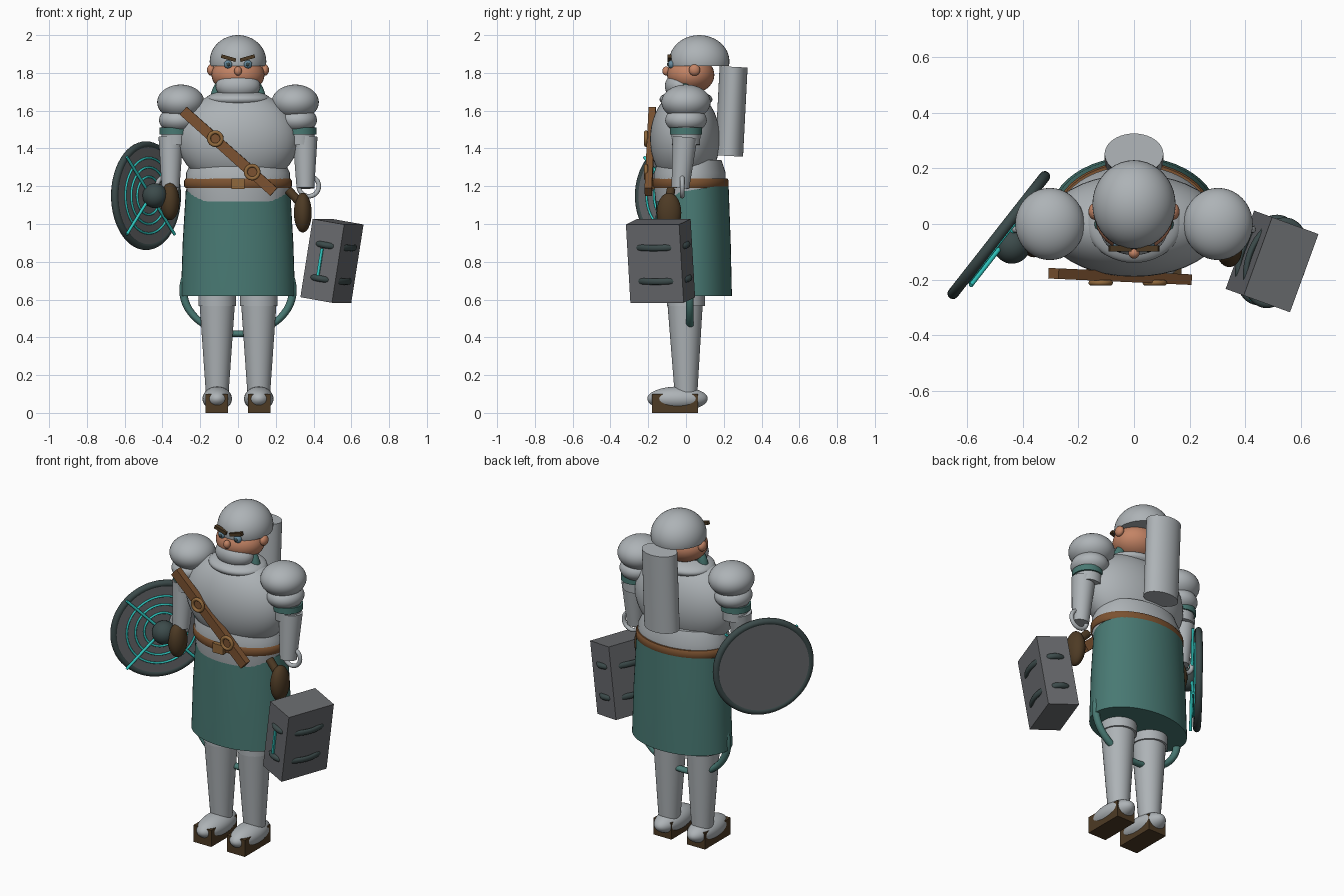
import bpy, bmesh, math
from mathutils import Vector

if "Cube" in bpy.data.objects:
    bpy.data.objects.remove(bpy.data.objects["Cube"])


def material(name, r, g, b):
    m = bpy.data.materials.new(name)
    m.use_nodes = True
    m.diffuse_color = (r, g, b, 1)
    m.node_tree.nodes["Principled BSDF"].inputs["Base Color"].default_value = (r, g, b, 1)
    return m


STEEL = material("pale steel", .42, .45, .47)
TEAL = material("teal cloth", .065, .19, .17)
IRON = material("iron grey", .14, .145, .155)
DARK = material("dark iron", .045, .07, .07)
LEATHER = material("leather brown", .2, .085, .03)
BROWN = material("dark brown", .075, .043, .018)
SKIN = material("skin", .55, .23, .13)
GLOW = material("bright cyan", .03, .6, .55)
BRASS = material("brass", .28, .14, .045)
EYE = material("eye blue", .13, .25, .34)


def finish(name, mat, scale=None, smooth=True):
    ob = bpy.context.object
    ob.name = name
    ob.data.materials.append(mat)
    if scale:
        ob.scale = scale
    if smooth:
        bpy.ops.object.shade_smooth_by_angle(angle=math.radians(40))
    return ob


def ball(name, mat, loc, radii):
    bpy.ops.mesh.primitive_uv_sphere_add(segments=40, ring_count=24, location=loc)
    return finish(name, mat, radii)


def box(name, mat, loc, size, rot=(0, 0, 0)):
    bpy.ops.mesh.primitive_cube_add(size=1, location=loc, rotation=rot)
    return finish(name, mat, size, False)


def rod(name, mat, start, end, r1, r2=None, flat=1):
    a, b = Vector(start), Vector(end)
    bpy.ops.mesh.primitive_cone_add(vertices=40, radius1=r1, radius2=r1 if r2 is None else r2,
                                    depth=(b - a).length, location=(a + b) / 2,
                                    rotation=(b - a).to_track_quat('Z', 'Y').to_euler())
    return finish(name, mat, (1, flat, 1))


def ring(name, mat, loc, major, minor, rot=(0, 0, 0), scale=(1, 1, 1)):
    bpy.ops.mesh.primitive_torus_add(major_segments=56, minor_segments=12, location=loc,
                                     rotation=rot, major_radius=major, minor_radius=minor)
    return finish(name, mat, scale)


def lathe(name, mat, profile, centre_y, rx, ry, top_slope=0):
    """Oval stack of (z, width factor) rings; the last ring can slope up to the back."""
    bm = bmesh.new()
    n, rows = 48, []
    for z, f in profile:
        slope = top_slope if z == profile[-1][0] else 0
        rows.append([bm.verts.new((rx * f * math.cos(math.tau * i / n),
                                   centre_y + ry * f * math.sin(math.tau * i / n),
                                   z + slope * (1 + math.sin(math.tau * i / n)) / 2))
                     for i in range(n)])
    for low, high in zip(rows, rows[1:]):
        for i in range(n):
            j = (i + 1) % n
            bm.faces.new((low[i], low[j], high[j], high[i]))
    bm.faces.new(rows[0][::-1])
    bm.faces.new(rows[-1])
    mesh = bpy.data.meshes.new(name)
    bm.to_mesh(mesh)
    bm.free()
    ob = bpy.data.objects.new(name, mesh)
    bpy.context.collection.objects.link(ob)
    bpy.ops.object.select_all(action='DESELECT')
    bpy.context.view_layer.objects.active = ob
    ob.select_set(True)
    return finish(name, mat)


UPRIGHT = (math.pi / 2, 0, 0)

# Head: face, cut-off hair cap, beard, nose
ball("face", SKIN, (0, .025, 1.79), (.14, .125, .1))
hair = ball("hair_cap", STEEL, (0, .07, 1.86), (.15, .16, .14))
bm = bmesh.new()
bm.from_mesh(hair.data)
cut = bmesh.ops.bisect_plane(bm, geom=bm.verts[:] + bm.edges[:] + bm.faces[:],
                             plane_co=(0, 0, -.17), plane_no=(0, 0, -1), clear_outer=True)
bmesh.ops.holes_fill(bm, edges=[e for e in bm.edges if e.is_boundary])
bm.to_mesh(hair.data)
bm.free()
bpy.ops.object.shade_smooth_by_angle(angle=math.radians(40))
ball("beard", STEEL, (0, -.03, 1.73), (.118, .082, .075))
ball("nose", SKIN, (0, -.105, 1.81), (.02, .02, .024))

# Torso, collar and waist
ball("chest", STEEL, (0, -.005, 1.45), (.32, .185, .26))
ball("collar", STEEL, (0, 0, 1.66), (.17, .14, .05))
ring("neck_scarf", TEAL, (0, 0, 1.66), .118, .028, UPRIGHT)
lathe("waist", STEEL, [(1.12, .95), (1.2, 1), (1.27, 1), (1.34, .88)], .02, .275, .19)
lathe("skirt", TEAL, [(.62, 1), (.9, .97), (1.15, .915)], .035, .302, .208, .06)
ring("skirt_hoop", TEAL, (0, .02, .65), .29, .021, UPRIGHT, (1, .8, 1))

# Belt and buckle
lathe("belt", LEATHER, [(1.19, 1), (1.2, 1.03), (1.23, 1.03), (1.24, 1)], .025, .277, .195)
box("belt_buckle", BRASS, (0, -.18, 1.213), (.07, .03, .055))

# Chest strap with rings
top, bottom = Vector((-.29, -.178, 1.6)), Vector((.19, -.2, 1.17))
middle, run = (top + bottom) / 2, bottom - top
box("chest_strap", LEATHER, middle, (run.length, .038, .055),
    (0, math.atan2(-run.z, run.x), -.045))
for x, z in ((-.12, 1.452), (.075, 1.275)):
    ring("strap_ring", BRASS, (x, -.212, z), .034, .01, UPRIGHT)

# Rolled bundle on the back
rod("back_roll", STEEL, (0, .228, 1.36), (0, .252, 1.832), .106, flat=.7)

# Paired parts
for s, side in ((1, "left"), (-1, "right")):
    ball(side + "_ear", SKIN, (s * .142, .045, 1.815), (.022, .03, .03))
    ball(side + "_eye", EYE, (s * .052, -.076, 1.845), (.023, .02, .022))
    ball(side + "_pupil", DARK, (s * .052, -.093, 1.845), (.01, .008, .01))
    box(side + "_eyebrow", BROWN, (s * .05, -.088, 1.878), (.08, .022, .019), (0, -s * .28, 0))
    ball(side + "_shoulder_plate", STEEL, (s * .303, 0, 1.645), (.125, .13, .093))
    ball(side + "_upper_arm_plate", STEEL, (s * .315, 0, 1.55), (.103, .11, .07))
    rod(side + "_upper_arm", STEEL, (s * .33, 0, 1.42), (s * .325, 0, 1.56), .074, .08)
    rod(side + "_arm_band", TEAL, (s * .33, 0, 1.475), (s * .33, 0, 1.51), .085)
    rod(side + "_forearm", STEEL, (s * .357, -.03, 1.19), (s * .355, -.005, 1.46), .047, .066)
    ring(side + "_wrist_ring", STEEL, (s * .375, -.02, 1.2), .053, .012, UPRIGHT)
    rod(side + "_thigh", STEEL, (s * .11, 0, .565), (s * .11, 0, .75), .1, .1)
    rod(side + "_shin", STEEL, (s * .11, 0, .1), (s * .11, -.005, .6), .06, .095)
    ball(side + "_shoe", STEEL, (s * .11, -.045, .075), (.078, .16, .064))
    box(side + "_sole", BROWN, (s * .112, -.058, .05), (.12, .245, .1))

# Gloved hands and hammer grip
ball("left_glove", BROWN, (.343, -.09, 1.06), (.047, .065, .105))
ball("right_glove", BROWN, (-.36, -.06, 1.12), (.05, .06, .1))
rod("hammer_grip", BROWN, (.265, -.08, 1.18), (.36, -.095, 1.08), .023)

# Hammer head with bands and a glowing slot
head = bpy.data.objects.new("hammer_pivot", None)
bpy.context.collection.objects.link(head)
head.location = (.4975, -.135, .805)
head.rotation_euler = (0, math.radians(9.5), math.radians(-20))
head.hide_render = True
parts = [box("hammer_head", IRON, (0, 0, 0), (.18, .3, .42)),
         box("hammer_glow", GLOW, (-.01, -.154, -.01), (.014, .012, .15))]
for z in (-.095, .085):
    parts.append(ring("hammer_band", DARK, (0, 0, z), .152, .017, scale=(.66, 1, 1)))
for part in parts:
    part.parent = head

# Shield: disc, rim, boss, glowing rings and spokes
centre = Vector((-.487, -.04, 1.15))
normal, across, up = Vector((.787, -.617, 0)), Vector((.617, .787, 0)), Vector((0, 0, 1))
facing = normal.to_track_quat('Z', 'Y').to_euler()
rod("shield_disc", IRON, centre - normal * .016, centre + normal * .016, .275)
ring("shield_rim", DARK, centre, .268, .02, facing)
ball("shield_boss", DARK, centre + normal * .06, (.066, .066, .066))
for r in (.1, .15, .2):
    ring("shield_glow_ring", GLOW, centre + normal * .019, r, .006, facing)
for s in (1, -1):
    arm = (across * s + up) * .205
    rod("shield_spoke", GLOW, centre + normal * .032 - arm, centre + normal * .032 + arm, .008)
